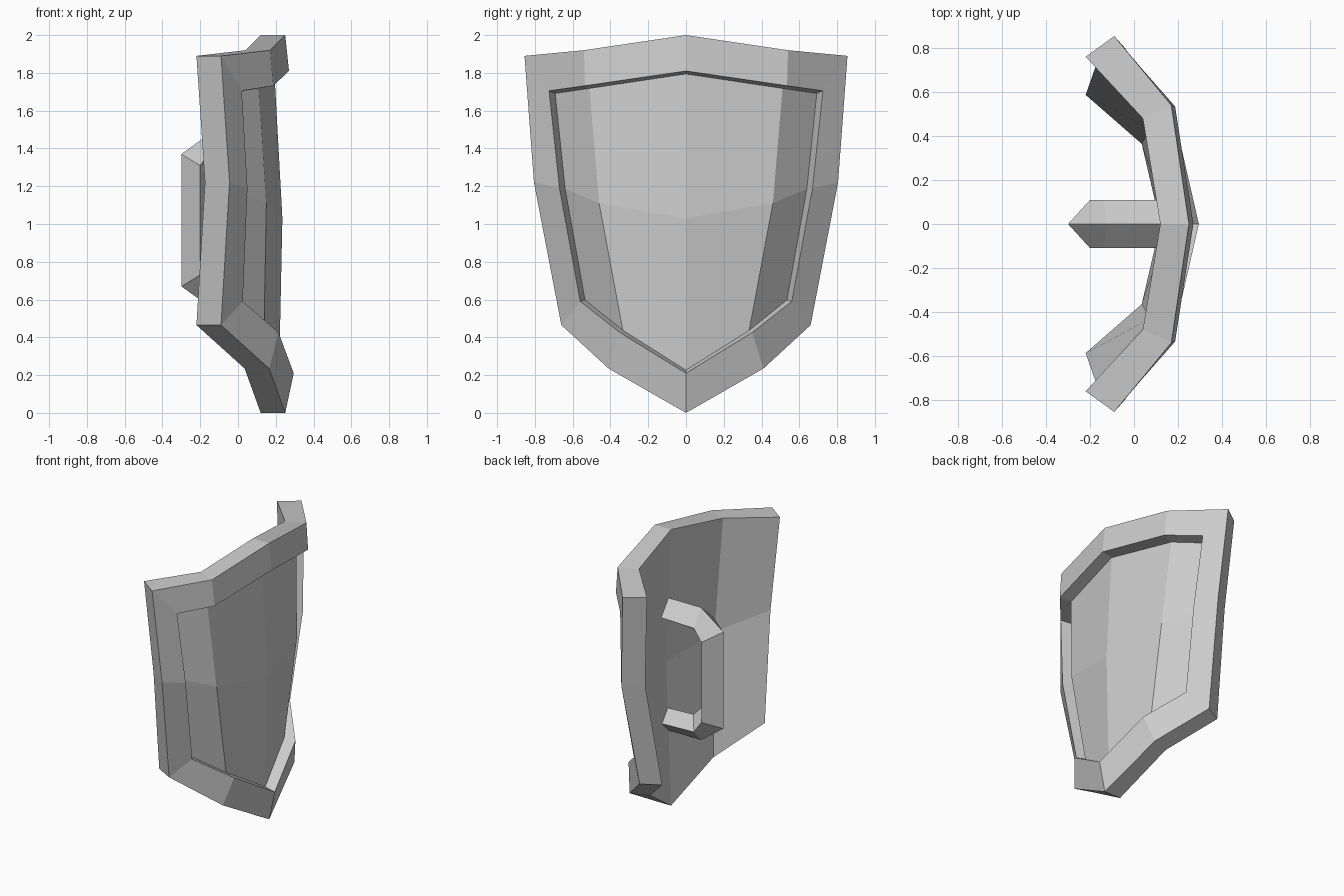
import bpy
import bmesh
from mathutils import Vector

default_cube = bpy.data.objects.get("Cube")
if default_cube:
    bpy.data.objects.remove(default_cube, do_unlink=True)

# One plain grey for every part
grey = bpy.data.materials.new("plain_grey")
grey.use_nodes = True
colour = (0.6, 0.6, 0.6, 1)
grey.diffuse_color = colour
grey.node_tree.nodes["Principled BSDF"].inputs["Base Color"].default_value = colour


def add_loop(bm, points):
    return [bm.verts.new(point) for point in points]


def bridge(bm, first, second):
    """Join two open loops of equal length with a strip of quads."""
    for a, b, c, d in zip(first, first[1:], second[1:], second):
        bm.faces.new((a, b, c, d))


def fill_surface(bm, edge, centre, column):
    """Fill a half outline with four facets meeting at the middle row."""
    top, top_column, top_corner, side, low_corner, low_column, tip = edge
    bm.faces.new((top, top_column, column, centre))
    bm.faces.new((top_column, top_corner, side, column))
    bm.faces.new((column, side, low_corner, low_column))
    bm.faces.new((centre, column, low_column, tip))


def finish(bm, name):
    bmesh.ops.recalc_face_normals(bm, faces=bm.faces)
    mesh = bpy.data.meshes.new(name)
    bm.to_mesh(mesh)
    bm.free()
    mesh.materials.append(grey)
    part = bpy.data.objects.new(name, mesh)
    bpy.context.collection.objects.link(part)
    return part


# Half outlines of the rim, from the top centre round to the bottom tip
outer_edge = [(.25, 0, 2), (.17, .54, 1.92), (-.09, .855, 1.89),
              (-.045, .805, 1.22), (-.09, .66, .465), (.165, .41, .235), (.25, 0, 0)]
inner_edge = [(.27, 0, 1.81), (.187, .535, 1.732), (.02, .725, 1.705),
              (.05, .67, 1.19), (.025, .56, .59), (.215, .35, .425), (.295, 0, .21)]
middle_z = 1.03
panel_centre = Vector((.235, 0, middle_z))
panel_column = Vector((.15, .46, 1.11))


def sunk(point):
    x, y, z = point
    return (x - .077, y * .955, middle_z + (z - middle_z) * .98)


def behind(point):
    x, y, z = point
    return (x - .13, y * .89, z)


# Shield body: raised rim, sunken panel and plain back, mirrored across the middle
body = bmesh.new()
outer = add_loop(body, outer_edge)
inner = add_loop(body, inner_edge)
panel = add_loop(body, map(sunk, inner_edge))
back = add_loop(body, map(behind, outer_edge))
bridge(body, outer, inner)
bridge(body, inner, panel)
bridge(body, back, outer)
fill_surface(body, panel, body.verts.new(panel_centre), body.verts.new(panel_column))
thickness = Vector((-.077, 0, 0))
fill_surface(body, back, body.verts.new(panel_centre + thickness),
             body.verts.new(panel_column + thickness + Vector((0, -.03, 0))))
bmesh.ops.mirror(body, geom=body.verts[:] + body.edges[:] + body.faces[:],
                 axis='Y', merge_dist=.0001)
finish(body, "shield_body")

# Handle: a diamond section running out of the back, down the grip and in again
handle_middle = 1.02
outer_ridge = [(.17, .48), (-.12, .48), (-.3, .35)]
side_ridge = [(.17, .385), (-.14, .375), (-.2, .29)]
inner_ridge = [(.17, .32), (-.06, .31), (-.13, .24)]


def handle_path(bm, half, y):
    upper = [(x, y, handle_middle + h) for x, h in half]
    lower = [(x, y, handle_middle - h) for x, h in reversed(half)]
    return add_loop(bm, upper + lower)


handle = bmesh.new()
half_width = .11
ridges = [handle_path(handle, outer_ridge, 0),
          handle_path(handle, side_ridge, half_width),
          handle_path(handle, inner_ridge, 0),
          handle_path(handle, side_ridge, -half_width)]
for index, ridge in enumerate(ridges):
    bridge(handle, ridges[index - 1], ridge)
for end in (0, -1):
    handle.faces.new([ridge[end] for ridge in ridges])
finish(handle, "handle")
